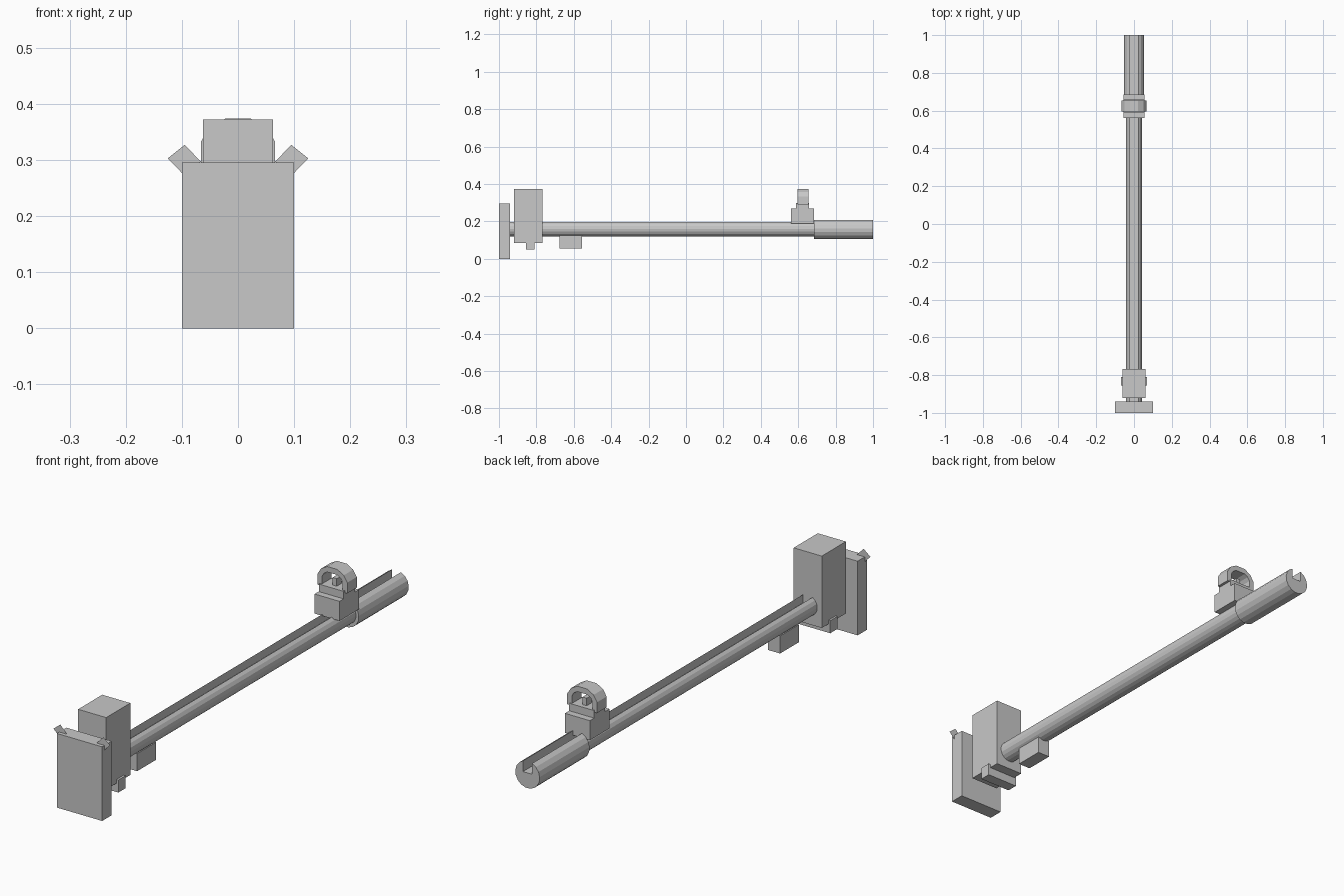
import bpy, bmesh, math

if "Cube" in bpy.data.objects:
    bpy.data.objects.remove(bpy.data.objects["Cube"])

grey = bpy.data.materials.new("plain grey")
grey.diffuse_color = (0.58, 0.58, 0.58, 1)
grey.use_nodes = True
grey.node_tree.nodes["Principled BSDF"].inputs["Base Color"].default_value = grey.diffuse_color


def finish(name, bm):
    bmesh.ops.recalc_face_normals(bm, faces=bm.faces)
    me = bpy.data.meshes.new(name)
    bm.to_mesh(me)
    bm.free()
    me.materials.append(grey)
    ob = bpy.data.objects.new(name, me)
    bpy.context.collection.objects.link(ob)
    return ob


def extrude_y(name, profile, y0, y1):
    """Extrude an (x, z) outline along y."""
    bm = bmesh.new()
    face = bm.faces.new([bm.verts.new((x, y0, z)) for x, z in profile])
    if y1 != y0:
        new = bmesh.ops.extrude_face_region(bm, geom=[face], use_keep_orig=True)
        verts = [g for g in new["geom"] if isinstance(g, bmesh.types.BMVert)]
        bmesh.ops.translate(bm, verts=verts, vec=(0, y1 - y0, 0))
    return finish(name, bm)


def box(name, half_x, y0, y1, z0, z1):
    return extrude_y(name, [(-half_x, z0), (half_x, z0), (half_x, z1), (-half_x, z1)], y0, y1)


def grooved_round(radius, zc, half_gap, floor, steps=15):
    """Round outline with a straight-walled channel cut in the top."""
    start = math.acos(half_gap / radius)
    sweep = math.pi + 2 * start
    pts = []
    for i in range(steps + 1):
        a = math.pi - start + sweep * i / steps
        pts.append((radius * math.cos(a), zc + radius * math.sin(a)))
    return pts + [(half_gap, floor), (-half_gap, floor)]


# Rear plate with thin angled tabs at its top corners
box("rear_plate", 0.1, -1.0, -0.94, 0.0, 0.296)
for side, s in (("left", -1), ("right", 1)):
    tab = [(0.066, 0.297), (0.095, 0.327), (0.125, 0.303), (0.10, 0.277)]
    extrude_y(side + "_corner_tab", [(s * x, z) for x, z in tab], -0.985, -0.985)

# Tall block and the crossbar under it
box("tall_block", 0.062, -0.92, -0.768, 0.085, 0.372)
box("crossbar", 0.07, -0.855, -0.81, 0.05, 0.10)

# Long tube with channel, and the small lug below
extrude_y("long_tube", grooved_round(0.042, 0.16, 0.021, 0.163), -0.94, 0.69)
box("lower_lug", 0.027, -0.675, -0.555, 0.055, 0.125)

# Thicker end sleeve, slotted along the top
extrude_y("end_sleeve", grooved_round(0.054, 0.158, 0.02, 0.165), 0.685, 1.0)

# Hooded post: base, step, arch and post
box("post_base", 0.055, 0.562, 0.685, 0.19, 0.268)
box("post_step", 0.055, 0.588, 0.658, 0.268, 0.298)
outer = [(0.066, 0.290), (0.066, 0.333), (0.05, 0.358), (0.022, 0.374)]
inner = [(0.022, 0.352), (0.037, 0.343), (0.046, 0.328), (0.046, 0.290)]
right = outer + inner
arch = outer + [(-x, z) for x, z in reversed(outer)]
arch += [(-x, z) for x, z in reversed(inner)] + inner
extrude_y("hood_arch", arch, 0.595, 0.655)
box("centre_post", 0.009, 0.61, 0.64, 0.295, 0.328)
